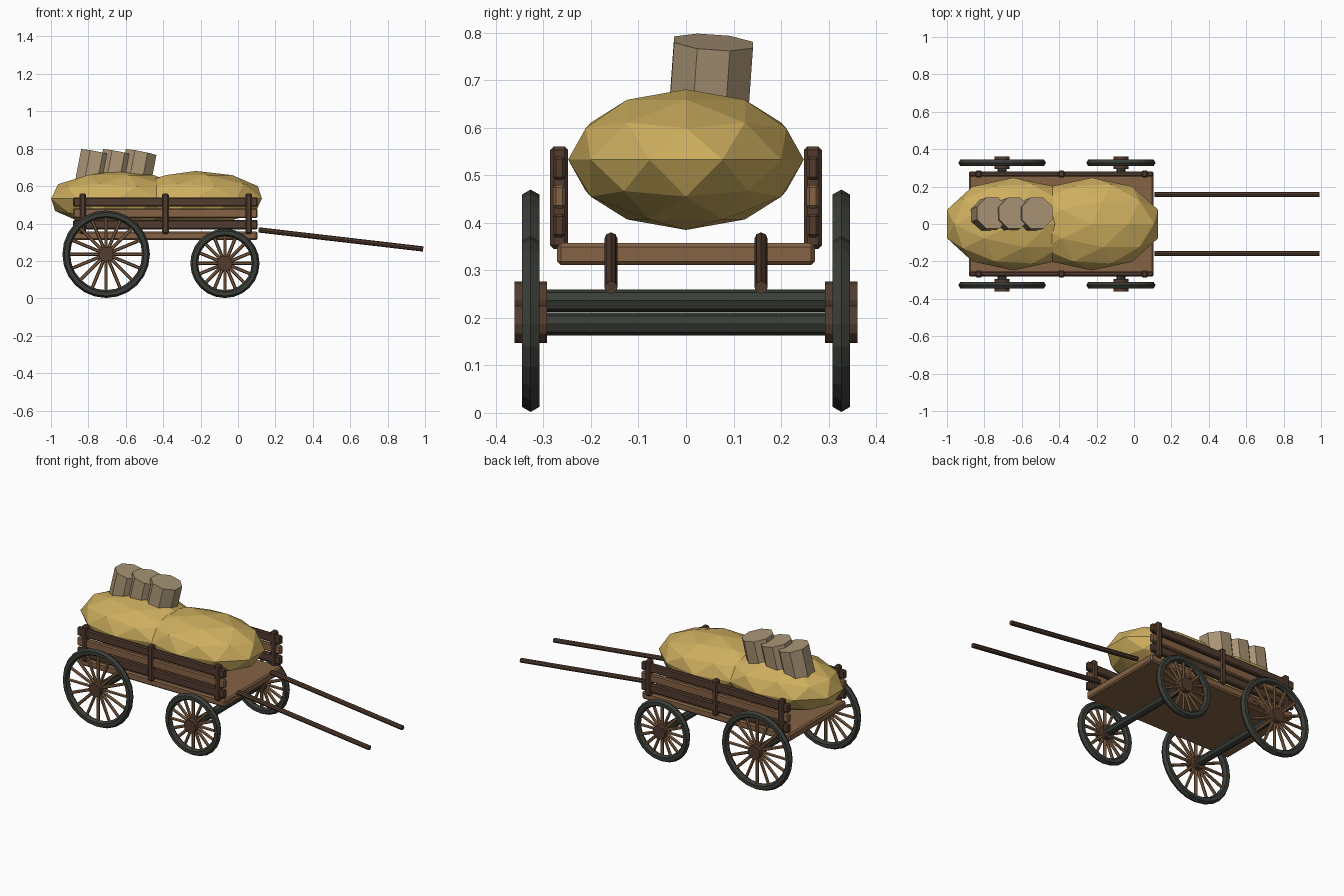
import bpy
from math import radians, pi, cos, sin
from mathutils import Vector, Euler

cube = bpy.data.objects.get("Cube")
if cube:
    bpy.data.objects.remove(cube)


def material(name, rgb):
    m = bpy.data.materials.new(name)
    m.use_nodes = True
    m.diffuse_color = (*rgb, 1)
    m.node_tree.nodes["Principled BSDF"].inputs["Base Color"].default_value = (*rgb, 1)
    return m


LIGHT_WOOD = material("light wood", (0.235, 0.125, 0.06))
DARK_WOOD = material("dark wood", (0.085, 0.045, 0.028))
IRON = material("dark iron", (0.042, 0.047, 0.038))
STRAW = material("straw", (0.62, 0.43, 0.115))
SACKING = material("sacking", (0.40, 0.30, 0.18))


def finish(name, mat):
    ob = bpy.context.object
    ob.name = name
    ob.data.materials.append(mat)
    return ob


def box(name, centre, size, mat, bevel=0.008):
    bpy.ops.mesh.primitive_cube_add(size=1, location=centre)
    ob = finish(name, mat)
    ob.scale = size
    bpy.ops.object.transform_apply(location=False, rotation=False, scale=True)
    mod = ob.modifiers.new("soft edges", "BEVEL")
    mod.width = bevel
    mod.segments = 1
    return ob


def rod(name, start, end, radius, mat, sides=8):
    start, end = Vector(start), Vector(end)
    axis = end - start
    bpy.ops.mesh.primitive_cylinder_add(
        vertices=sides, radius=radius, depth=axis.length, location=(start + end) / 2,
        rotation=axis.to_track_quat('Z', 'Y').to_euler())
    return finish(name, mat)


def wheel(name, x, y, radius):
    centre = Vector((x, y, radius + 0.002))
    tube = 0.021
    # Rim with a six-sided section
    bpy.ops.mesh.primitive_torus_add(
        major_segments=24, minor_segments=6, major_radius=radius - tube,
        minor_radius=tube, location=centre, rotation=(pi / 2, 0, 0))
    finish(name + "_rim", IRON)
    # Hub
    half = Vector((0, 0.034, 0))
    rod(name + "_hub", centre - half, centre + half, 0.04, DARK_WOOD, 12)
    # Spokes
    count = 16
    for i in range(count):
        a = 2 * pi * i / count
        d = Vector((cos(a), 0, sin(a)))
        rod(f"{name}_spoke_{i + 1}", centre + d * 0.03, centre + d * (radius - tube),
            0.009, LIGHT_WOOD, 6)


# Wheels and axles
for place, x, radius in (("rear", -0.705, 0.234), ("front", -0.07, 0.185)):
    for side, y in (("right", -0.327), ("left", 0.327)):
        wheel(f"{place}_{side}_wheel", x, y, radius)
    z = radius + 0.002
    rod(place + "_axle", (x, -0.31, z), (x, 0.31, z), 0.024, IRON)

# Bed
box("bed", (-0.388, 0, 0.334), (0.986, 0.542, 0.046), LIGHT_WOOD)

# Side planks, posts and shafts
for side, s in (("right", -1), ("left", 1)):
    for name, z, mat in (("lower", 0.394, DARK_WOOD), ("middle", 0.455, LIGHT_WOOD),
                         ("upper", 0.515, DARK_WOOD)):
        box(f"{side}_{name}_plank", (-0.388, s * 0.267, z), (0.986, 0.026, 0.05), mat, 0.006)
    for i, x in enumerate((-0.83, -0.388, 0.057)):
        box(f"{side}_post_{i + 1}", (x, s * 0.267, 0.453), (0.036, 0.038, 0.216), DARK_WOOD)
    rod(side + "_shaft", (0.11, s * 0.158, 0.366), (0.99, s * 0.158, 0.264), 0.014, DARK_WOOD)

# Straw heaps
for name, x in (("rear_straw", -0.645), ("front_straw", -0.226)):
    bpy.ops.mesh.primitive_ico_sphere_add(subdivisions=2, radius=1, location=(x, 0, 0.533))
    finish(name, STRAW).scale = (0.372, 0.248, 0.148)

# Leaning sacks, placed by the middle of the top
tilt = Euler((radians(-4), radians(11), 0))
up = tilt.to_matrix() @ Vector((0, 0, 1))
depth = 0.22
for i, x in enumerate((-0.757, -0.64, -0.518)):
    top = Vector((x, 0.058, 0.78))
    bpy.ops.mesh.primitive_cylinder_add(vertices=8, radius=0.09, depth=depth)
    sack = finish(f"sack_{i + 1}", SACKING)
    sack.rotation_euler = (0, 0, pi / 8)
    bpy.ops.object.transform_apply(location=False, rotation=True, scale=False)
    sack.rotation_euler = tilt
    sack.location = top - up * depth / 2
